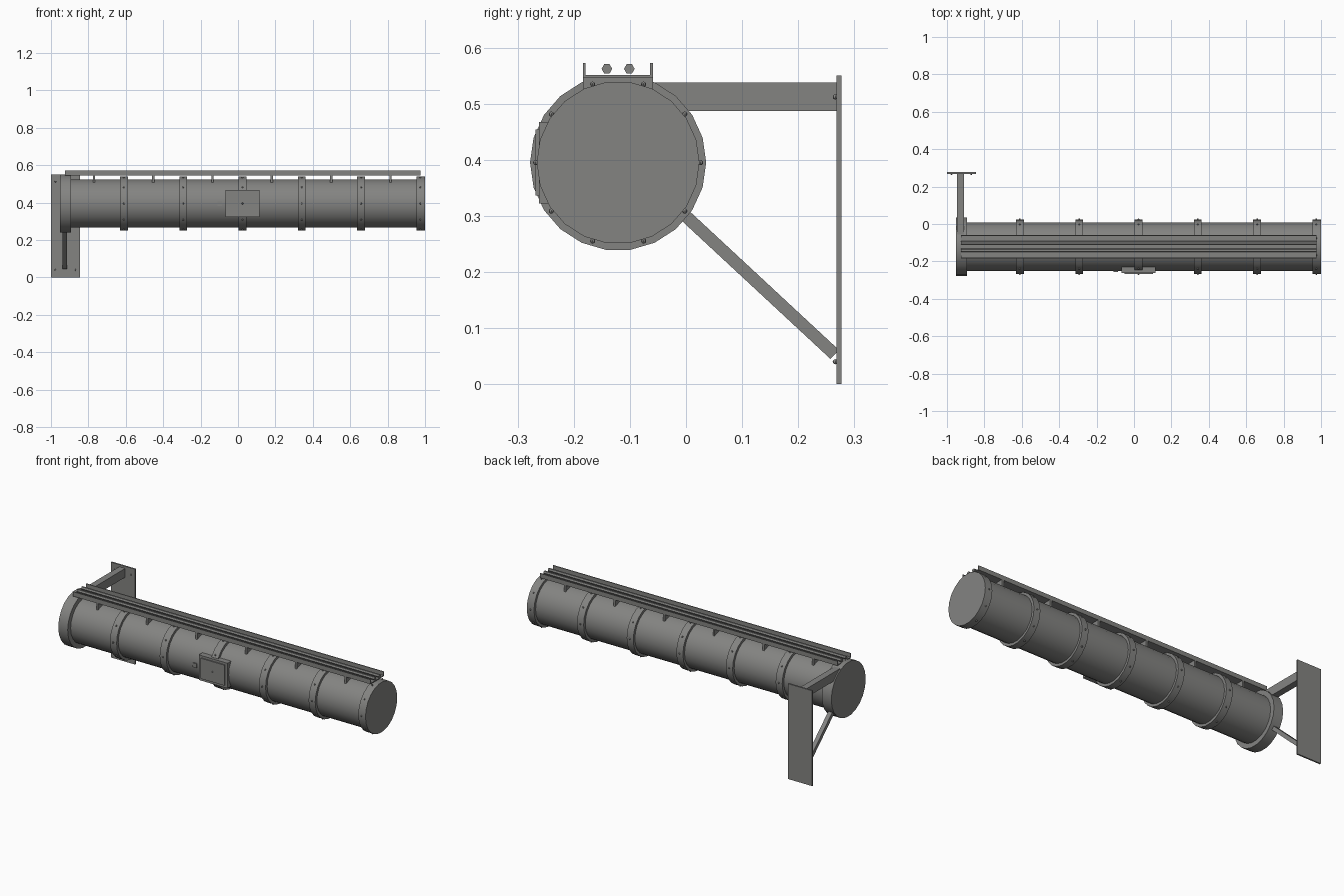
import bpy, math
from mathutils import Vector, Matrix

if "Cube" in bpy.data.objects:
    bpy.data.objects.remove(bpy.data.objects["Cube"])

CY, CZ = -0.121, 0.395          # tube axis
SIDES = 22

# Dark painted steel for every part
steel = bpy.data.materials.new("dark_steel")
steel.diffuse_color = (0.23, 0.23, 0.222, 1)
steel.use_nodes = True
steel.node_tree.nodes["Principled BSDF"].inputs["Base Color"].default_value = steel.diffuse_color


def finish(name):
    o = bpy.context.object
    o.name = name
    o.data.materials.append(steel)
    return o


def box(name, x, y, z):
    """Box from (min, max) ranges."""
    bpy.ops.mesh.primitive_cube_add(size=1, location=[sum(r) / 2 for r in (x, y, z)])
    o = finish(name)
    o.scale = [r[1] - r[0] for r in (x, y, z)]
    bpy.ops.object.transform_apply(location=False, rotation=False, scale=True)
    return o


def rod(name, a, b, r, sides, spin=0.0):
    """Capped cylinder between two points."""
    a, b = Vector(a), Vector(b)
    d = b - a
    bpy.ops.mesh.primitive_cylinder_add(vertices=sides, radius=r, depth=d.length)
    o = finish(name)
    o.data.transform(Matrix.Rotation(spin, 4, 'Z'))
    o.data.transform(d.to_track_quat('Z', 'Y').to_matrix().to_4x4())
    o.location = (a + b) / 2
    return o


def drum(name, x0, x1, r):
    """Smooth cylinder on the tube axis, with a corner facing +y."""
    o = rod(name, (x0, CY, CZ), (x1, CY, CZ), r, SIDES)
    v = max(o.data.vertices, key=lambda p: p.co.y).co
    o.data.transform(Matrix.Rotation(-math.atan2(v.z, v.y), 4, 'X'))
    bpy.ops.object.shade_smooth_by_angle(angle=math.radians(30))
    return o


def bolt(name, pos):
    """Small round bolt head."""
    bpy.ops.mesh.primitive_uv_sphere_add(segments=8, ring_count=6, radius=0.0045, location=pos)
    return finish(name)


# Main tube and heavy end collar
drum("main_tube", -0.94, 0.998, 0.130)
drum("end_collar", -0.953, -0.893, 0.157)

# Clamp bands with ten bolts each
for i in range(6):
    x = -0.61 + 0.317 * i
    drum(f"band_{i}", x - 0.021, x + 0.021 if i < 5 else 1.0, 0.145)
    for k in range(10):
        a = math.radians(36 * k)
        bolt(f"band_bolt_{i}_{k}", Vector((x, CY, CZ)) + Vector((0, math.cos(a), math.sin(a))) * 0.147)

# Cable tray on top: floor, two lips, two pipes, saddle supports
X = (-0.925, 0.975)
box("tray_floor", X, (-0.184, -0.059), (0.546, 0.551))
box("tray_lip_front", X, (-0.184, -0.179), (0.546, 0.572))
box("tray_lip_back", X, (-0.064, -0.059), (0.546, 0.572))
for n, y in (("front", -0.141), ("back", -0.101)):
    rod(f"tray_pipe_{n}", (X[0], y, 0.562), (X[1], y, 0.562), 0.0095, 6, math.pi / 2)
for i in range(6):
    x = -0.77 + 0.317 * i
    box(f"tray_support_{i}", (x - 0.006, x + 0.006), (-0.184, -0.059), (0.505, 0.547))

# Access box with raised lid, and latch
box("access_box", (-0.067, 0.116), (-0.262, -0.225), (0.322, 0.467))
box("access_lid", (-0.052, 0.101), (-0.268, -0.26), (0.336, 0.454))
box("latch", (-0.110, -0.086), (-0.256, -0.235), (0.383, 0.407))

# Wall plate with corner bolts
box("wall_plate", (-1.0, -0.845), (0.268, 0.277), (0.0, 0.55))
for i, x in enumerate((-0.976, -0.870)):
    for j, z in enumerate((0.04, 0.512)):
        bolt(f"wall_bolt_{i}_{j}", (x, 0.266, z))

# Bracket arm and diagonal strut
box("bracket_arm", (-0.946, -0.908), (-0.08, 0.27), (0.487, 0.538))
p, q = Vector((-0.927, -0.03, 0.327)), Vector((-0.927, 0.265, 0.053))
L = (q - p).length
strut = box("bracket_strut", (-0.0125, 0.0125), (-L / 2, L / 2), (-0.011, 0.011))
strut.rotation_euler.x = math.atan2(q.z - p.z, q.y - p.y)
strut.location = (p + q) / 2
